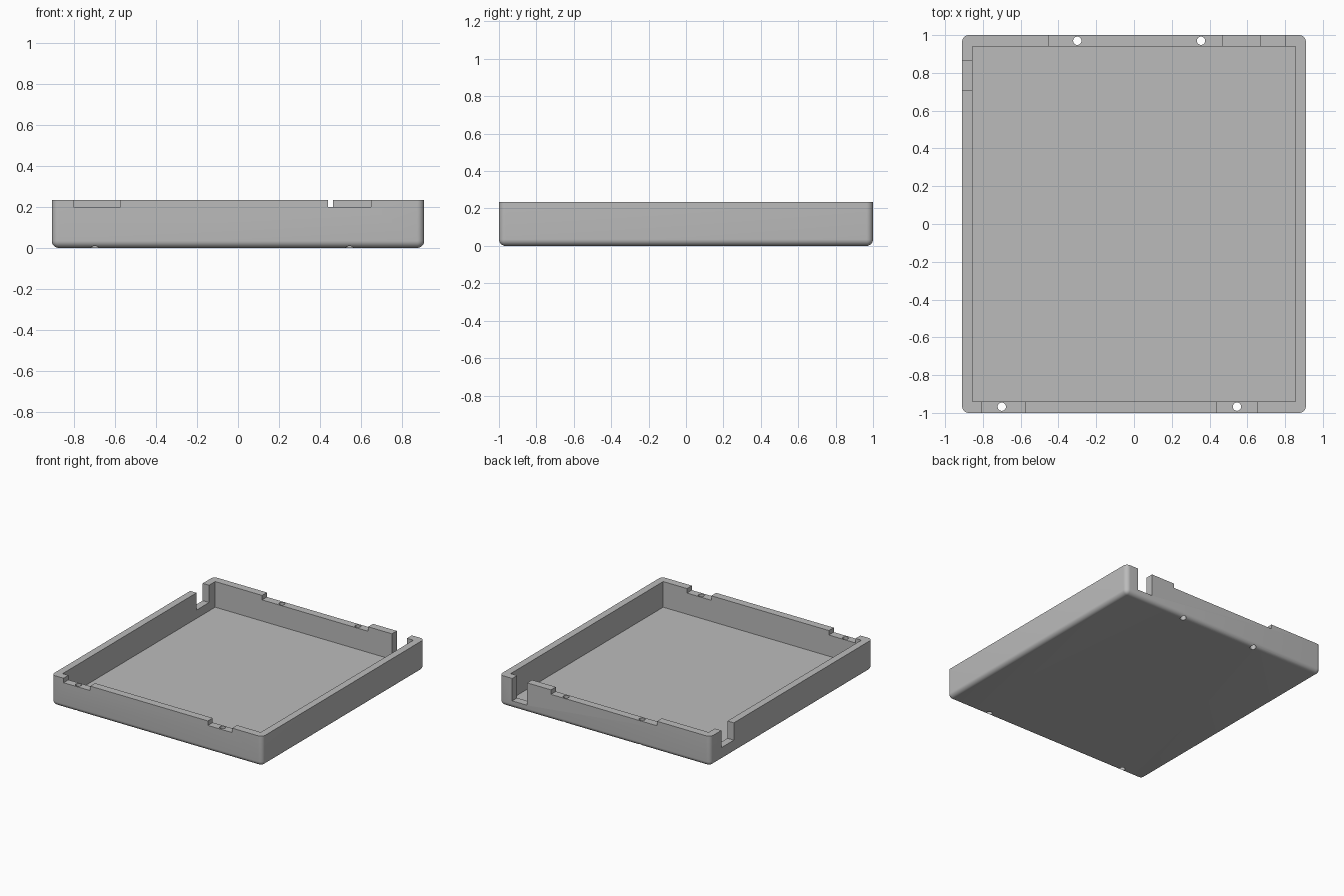
import bpy
import bmesh
import math

cube = bpy.data.objects.get("Cube")
if cube:
    bpy.data.objects.remove(cube, do_unlink=True)

WIDTH, LENGTH, HEIGHT = 1.82, 2.0, 0.235
INNER_X, INNER_Y = 0.855, 0.94
FLOOR_Z, LEDGE_Z = 0.035, 0.2
FILLET = 0.035

grey = bpy.data.materials.new("plain grey")
grey.use_nodes = True
GREY = (0.5, 0.5, 0.5, 1)
grey.diffuse_color = GREY
grey.node_tree.nodes["Principled BSDF"].inputs["Base Color"].default_value = GREY


def add_box(bm, x0, x1, y0, y1, z0, z1):
    """Add an axis-aligned box between the given limits."""
    verts = bmesh.ops.create_cube(bm, size=1)["verts"]
    for v in verts:
        v.co = (x1 if v.co.x > 0 else x0,
                y1 if v.co.y > 0 else y0,
                z1 if v.co.z > 0 else z0)


def make_object(name, bm):
    mesh = bpy.data.meshes.new(name)
    bm.to_mesh(mesh)
    bm.free()
    mesh.materials.append(grey)
    obj = bpy.data.objects.new(name, mesh)
    bpy.context.collection.objects.link(obj)
    return obj


def box_cutter(name, *limits):
    bm = bmesh.new()
    add_box(bm, *limits)
    return make_object(name, bm)


def hole_cutter(name, x, y):
    bm = bmesh.new()
    bmesh.ops.create_cone(bm, cap_ends=True, segments=32, radius1=0.022,
                          radius2=0.022, depth=1)
    bmesh.ops.translate(bm, verts=bm.verts, vec=(x, y, 0))
    return make_object(name, bm)


# Tray body: rounded upright and bottom edges, sharp flat rim
bm = bmesh.new()
add_box(bm, -WIDTH / 2, WIDTH / 2, -LENGTH / 2, LENGTH / 2, 0, HEIGHT)
rounded = [e for e in bm.edges if any(v.co.z < HEIGHT / 2 for v in e.verts)]
bmesh.ops.bevel(bm, geom=rounded, offset=FILLET, segments=8, profile=0.5,
                affect='EDGES')
tray = make_object("tray", bm)

# Hollow interior, shallow rim recesses and deep cable slots
TOP = HEIGHT + 0.1
cutters = [
    box_cutter("cavity_cutter", -INNER_X, INNER_X, -INNER_Y, INNER_Y, FLOOR_Z, TOP),
    box_cutter("back_recess_cutter", -0.45, 0.465, 0.9, 1.1, LEDGE_Z, TOP),
    box_cutter("front_right_recess_cutter", -0.805, -0.575, -1.1, -0.9, LEDGE_Z, TOP),
    box_cutter("front_left_recess_cutter", 0.44, 0.65, -1.1, -0.9, LEDGE_Z, TOP),
    box_cutter("back_slot_cutter", 0.67, 0.8, 0.9, 1.1, 0.06, TOP),
    box_cutter("side_slot_cutter", -1, -0.8, 0.71, 0.865, 0.1, TOP),
]

# Upright screw holes through the walls
for x, y in [(-0.3, 0.97), (0.355, 0.97), (-0.7, -0.967), (0.545, -0.967)]:
    cutters.append(hole_cutter("screw_hole_cutter", x, y))

for cutter in cutters:
    cutter.hide_render = True
    cutter.hide_set(True)
    mod = tray.modifiers.new(cutter.name, 'BOOLEAN')
    mod.operation = 'DIFFERENCE'
    mod.solver = 'EXACT'
    mod.object = cutter

# Apply the cuts, then drop the helpers
bpy.ops.object.select_all(action='DESELECT')
tray.select_set(True)
bpy.context.view_layer.objects.active = tray
for mod in list(tray.modifiers):
    bpy.ops.object.modifier_apply(modifier=mod.name)
for cutter in cutters:
    bpy.data.objects.remove(cutter, do_unlink=True)

bpy.ops.object.shade_smooth_by_angle(angle=math.radians(30))
